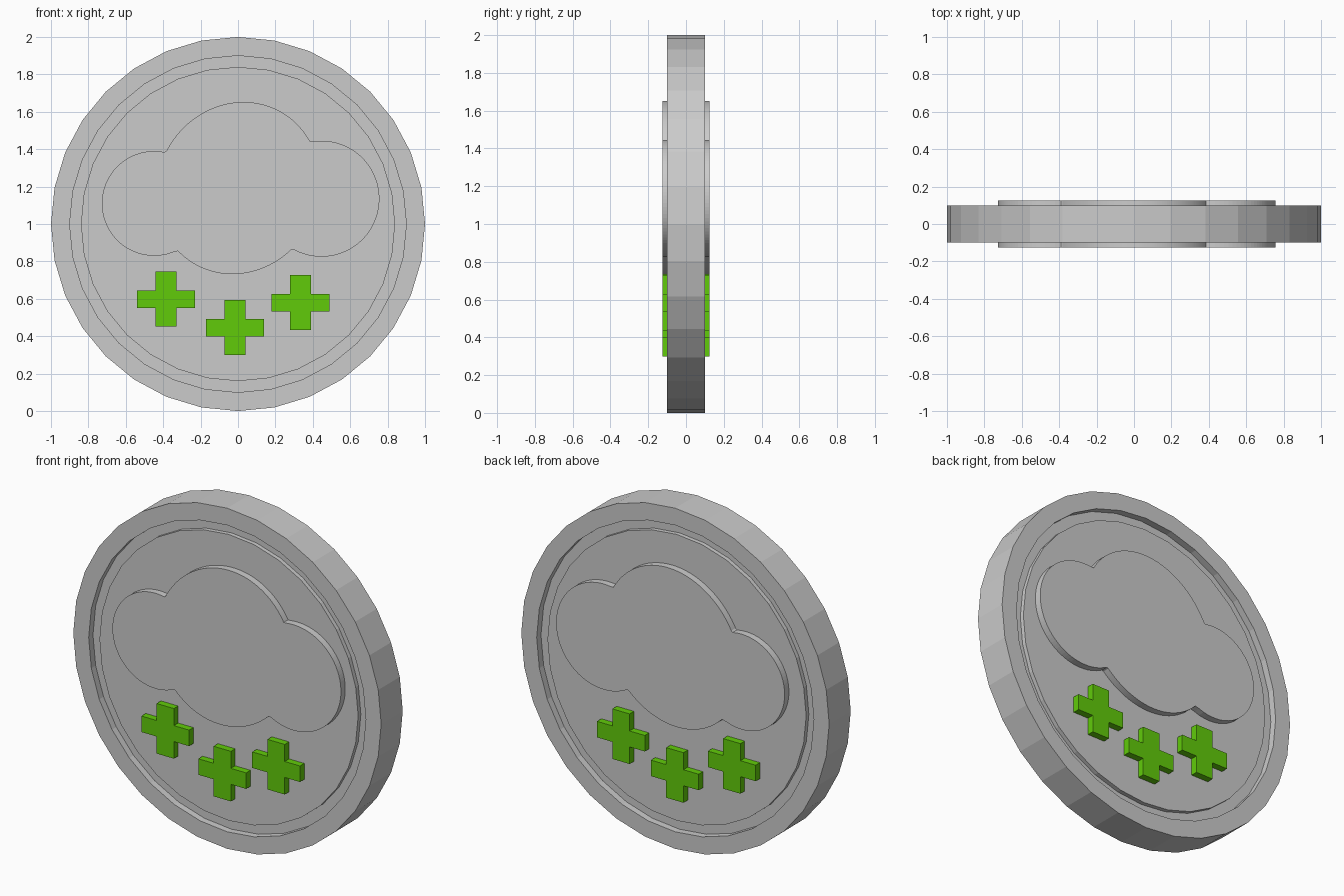
import bpy, math

if "Cube" in bpy.data.objects:
    bpy.data.objects.remove(bpy.data.objects["Cube"])

def slab(name, outline, half, mat=None):
    """Extrude an (x, z) outline symmetrically through y = -half..half."""
    n = len(outline)
    verts = [(x, y, z) for y in (-half, half) for x, z in outline]
    faces = [list(range(n)), list(range(2 * n - 1, n - 1, -1))]
    faces += [[(i + 1) % n, i, i + n, (i + 1) % n + n] for i in range(n)]
    return make(name, verts, faces, mat)

def make(name, verts, faces, mat=None):
    mesh = bpy.data.meshes.new(name)
    mesh.from_pydata(verts, [], faces)
    obj = bpy.data.objects.new(name, mesh)
    bpy.context.collection.objects.link(obj)
    if mat:
        mesh.materials.append(mat)
    return obj

def lathe(name, profile, sides):
    """Spin an open (radius, y) profile around the y axis through z = 1."""
    verts, faces, m = [], [], len(profile)
    for i in range(sides):
        a = math.tau * i / sides
        verts += [(r * math.cos(a), y, 1 + r * math.sin(a)) for r, y in profile]
    for i in range(sides):
        j = (i + 1) % sides
        faces += [[i * m + k, j * m + k, j * m + k + 1, i * m + k + 1]
                  for k in range(m - 1)]
    for k in (0, m - 1):
        cap = [i * m + k for i in range(sides)]
        faces.append(cap[::-1] if k == 0 else cap)
    return make(name, verts, faces)

# Disc body: raised rim, sunken ledge, slightly raised centre panel, both sides
half = [(0.84, -0.085), (0.84, -0.06), (0.90, -0.06), (0.90, -0.10), (1.0, -0.10)]
profile = half + [(r, -y) for r, y in reversed(half)]
disc = lathe("disc", profile, 32)
disc.data.flip_normals()

# Cloud: union outline of three lobes (cx, cz, semi-axis a, semi-axis b, tilt)
lobes = [(-0.448, 1.11, 0.28, 0.28, 0),
         (0.0, 1.192, 0.468, 0.431, math.radians(62)),
         (0.446, 1.135, 0.31, 0.31, 0)]
origin = (0.0, 1.13)

def ray_exit(lobe, t):
    cx, cz, a, b, tilt = lobe
    c, s = math.cos(tilt), math.sin(tilt)
    ox, oz, dx, dz = origin[0] - cx, origin[1] - cz, math.cos(t), math.sin(t)
    px, pz = (ox * c + oz * s) / a, (oz * c - ox * s) / b
    qx, qz = (dx * c + dz * s) / a, (dz * c - dx * s) / b
    A, B, C = qx * qx + qz * qz, px * qx + pz * qz, px * px + pz * pz - 1
    D = B * B - A * C
    return (-B + math.sqrt(D)) / A if D > 0 else 0

cloud_outline = []
for i in range(240):
    t = math.tau * i / 240
    r = max(ray_exit(lobe, t) for lobe in lobes)
    cloud_outline.append((origin[0] + r * math.cos(t), origin[1] + r * math.sin(t)))
slab("cloud", cloud_outline, 0.125)

# Green plus-shaped drops
green = bpy.data.materials.new("green")
green.diffuse_color = (0.12, 0.6, 0.003, 1)
green.use_nodes = True
green.node_tree.nodes["Principled BSDF"].inputs["Base Color"].default_value = green.diffuse_color
L, H, w, h = 0.155, 0.147, 0.056, 0.047
plus = [(w, h), (w, H), (-w, H), (-w, h), (-L, h), (-L, -h),
        (-w, -h), (-w, -H), (w, -H), (w, -h), (L, -h), (L, h)]
for side, cx, cz in (("left", -0.385, 0.598), ("middle", -0.015, 0.446),
                     ("right", 0.335, 0.58)):
    slab("plus_" + side, [(cx + x, cz + z) for x, z in plus], 0.125, green)

# Make all surfaces face outward
import bmesh
for obj in bpy.context.collection.objects:
    bm = bmesh.new()
    bm.from_mesh(obj.data)
    bmesh.ops.recalc_face_normals(bm, faces=bm.faces)
    bm.to_mesh(obj.data)
    bm.free()
